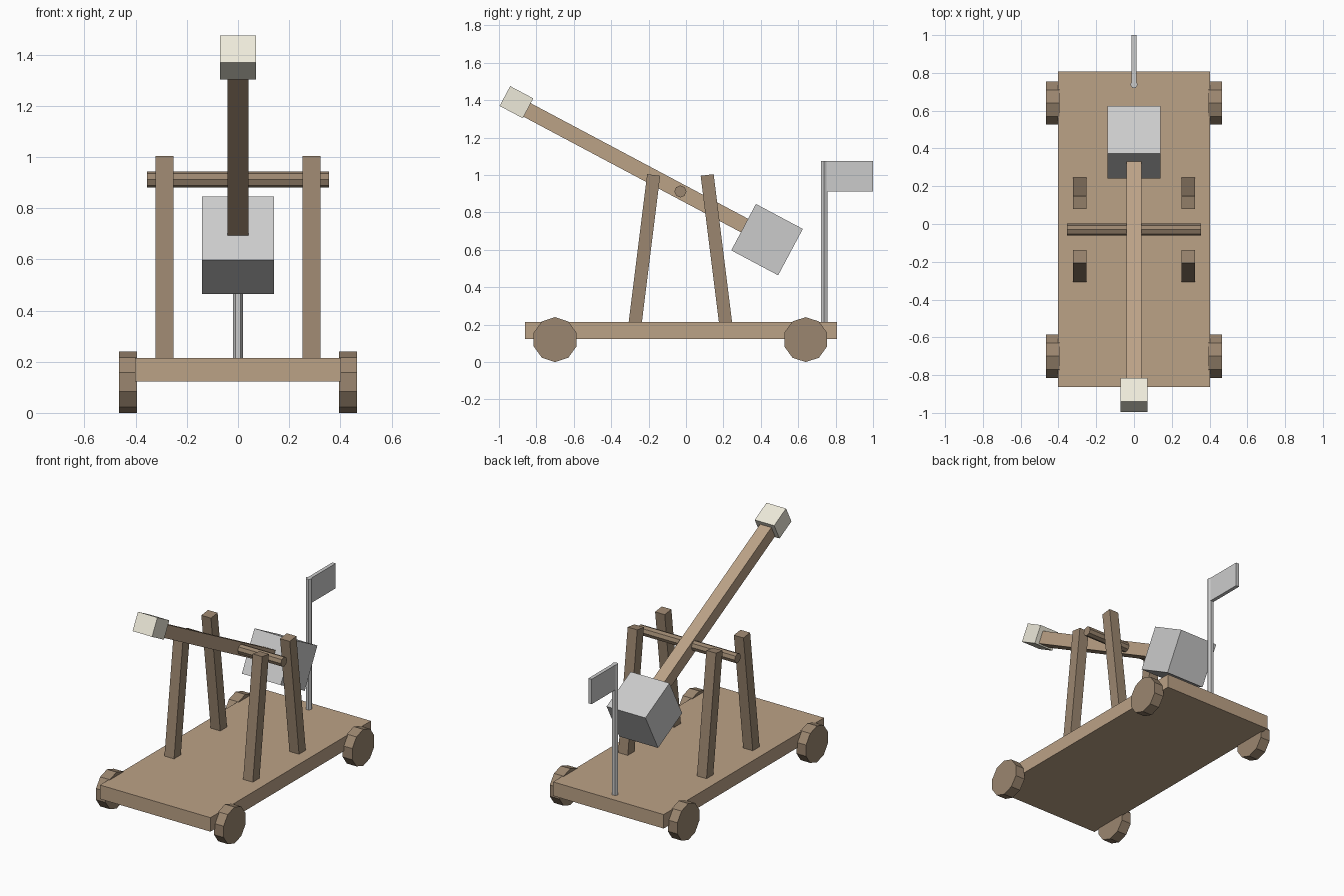
import bpy, math
from mathutils import Vector

if "Cube" in bpy.data.objects:
    bpy.data.objects.remove(bpy.data.objects["Cube"])


def material(name, rgb):
    m = bpy.data.materials.new(name)
    m.diffuse_color = (*rgb, 1)
    m.use_nodes = True
    m.node_tree.nodes["Principled BSDF"].inputs["Base Color"].default_value = m.diffuse_color
    return m


LIGHT = material("light_wood", (0.50, 0.36, 0.24))
DARK = material("dark_wood", (0.33, 0.24, 0.16))
CREAM = material("cream", (0.85, 0.82, 0.70))


def finish(name, mat):
    ob = bpy.context.object
    ob.name = name
    if mat:
        ob.data.materials.append(mat)
    return ob


def box(name, center, size, mat=None, tilt=0.0):
    """Box with full size, tilted about the x axis."""
    bpy.ops.mesh.primitive_cube_add(size=1, location=center, rotation=(tilt, 0, 0))
    bpy.context.object.scale = size
    return finish(name, mat)


def rod_x(name, center, radius, length, sides, mat):
    """Prism along x with a vertex pointing straight up."""
    bpy.ops.mesh.primitive_cylinder_add(vertices=sides, radius=radius, depth=length,
                                        location=center)
    ob = finish(name, mat)
    ob.rotation_mode = 'QUATERNION'
    ob.rotation_quaternion = Vector((0, 0, 1)).rotation_difference(Vector((1, 0, 0)))
    if sides % 4:
        # turn the prism so that a vertex lies on the vertical axis
        from mathutils import Matrix
        ob.data.transform(Matrix.Rotation(math.pi / 2, 4, 'Z'))
    return ob


# wheeled base
box("deck", (0, -0.027, 0.169), (0.806, 1.67, 0.092), LIGHT)
for side, sx in (("left", -1), ("right", 1)):
    for end, y in (("front", -0.70), ("rear", 0.64)):
        rod_x(f"{end}_{side}_wheel", (sx * 0.43, y, 0.12), 0.12, 0.07, 10, DARK)

# leaning support posts, mirrored about the axle
AXLE = Vector((0, -0.03, 0.912))
for side, sx in (("left", -1), ("right", 1)):
    for end, sy in (("front", -1), ("rear", 1)):
        low = Vector((sx * 0.287, AXLE.y + sy * 0.244, 0.19))
        high = Vector((sx * 0.287, AXLE.y + sy * 0.143, 1.0))
        d = high - low
        box(f"{end}_{side}_post", (low + high) / 2, (0.07, 0.07, d.length), DARK,
            math.atan2(-d.y, d.z))
rod_x("axle", AXLE, 0.032, 0.712, 8, DARK)

# throwing arm with parts placed along its tilted axis
TILT = math.radians(-28)
along = Vector((0, math.cos(TILT), math.sin(TILT)))
up = Vector((0, -math.sin(TILT), math.cos(TILT)))
box("throwing_arm", AXLE - along * 0.26, (0.082, 1.36, 0.082), LIGHT, TILT)
box("arm_cup", AXLE - along * 0.998 + up * 0.01, (0.142, 0.14, 0.12), CREAM, TILT)
box("counterweight", AXLE + along * 0.53 - up * 0.01, (0.283, 0.284, 0.281), None, TILT)

# flag on a hexagonal pole
bpy.ops.mesh.primitive_cylinder_add(vertices=6, radius=0.02, depth=0.885,
                                    location=(0, 0.738, 0.6325),
                                    rotation=(0, 0, math.pi / 2))
finish("flag_pole", None)
box("flag", (0, 0.868, 0.993), (0.024, 0.264, 0.164))
